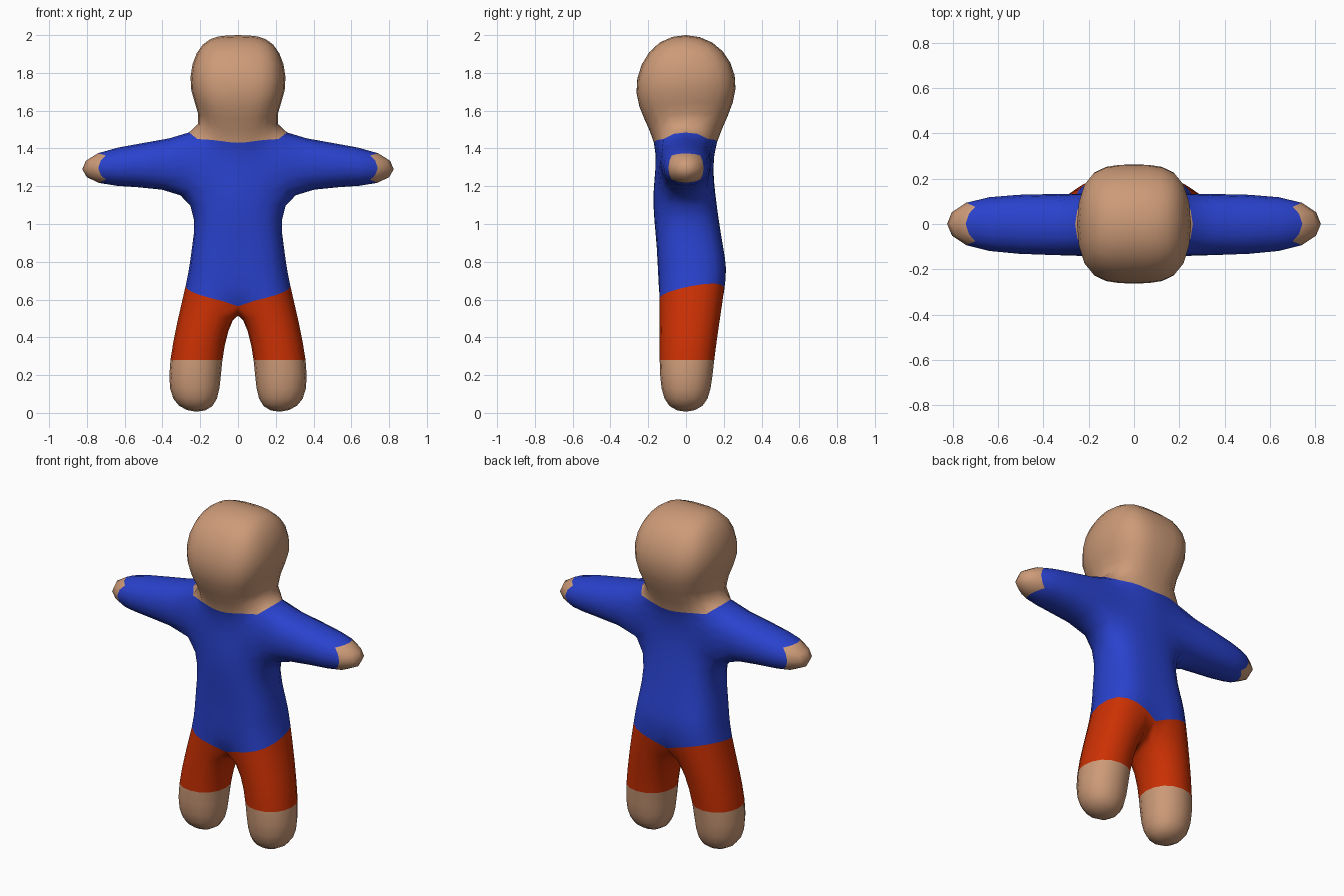
import bpy, bmesh
from mathutils import Vector

if "Cube" in bpy.data.objects:
    bpy.data.objects.remove(bpy.data.objects["Cube"], do_unlink=True)


def material(name, rgb):
    m = bpy.data.materials.new(name)
    m.use_nodes = True
    m.diffuse_color = (*rgb, 1)
    m.node_tree.nodes["Principled BSDF"].inputs["Base Color"].default_value = (*rgb, 1)
    return m


SKIN, SHIRT, SHORTS = 0, 1, 2
materials = [material("skin", (0.605, 0.325, 0.187)),
             material("blue shirt", (0.022, 0.054, 0.61)),
             material("red shorts", (0.60, 0.03, 0.001))]

# Left half of the body, as rings of surface points:
# centre front, corner front, corner back, centre back
hip = [(0, -0.118, 0.565), (0.243, -0.092, 0.64), (0.243, 0.152, 0.685), (0, 0.182, 0.61)]
waist = [(0, -0.155, 0.88), (0.211, -0.097, 0.88), (0.211, 0.14, 0.88), (0, 0.196, 0.88)]
armpit = [(0, -0.172, 1.16), (0.253, -0.114, 1.187), (0.253, 0.11, 1.187), (0, 0.155, 1.16)]
neck = [(0, -0.17, 1.43), (0.215, -0.12, 1.45), (0.215, 0.117, 1.45), (0, 0.165, 1.435)]
brow = [(0, -0.262, 1.695), (0.215, -0.176, 1.70), (0.215, 0.176, 1.715), (0, 0.262, 1.715)]
crown = [(0, -0.14, 1.96), (0.178, -0.112, 1.932), (0.178, 0.112, 1.932), (0, 0.14, 1.96)]
# Limb rings: inner front, outer front, outer back, inner back
shin = [(0.12, -0.10, 0.28), (0.32, -0.10, 0.28), (0.32, 0.11, 0.28), (0.12, 0.11, 0.28)]
sole = [(0.152, -0.072, 0.052), (0.298, -0.072, 0.052), (0.298, 0.072, 0.052), (0.152, 0.072, 0.052)]
# Arm rings: low front, low back, high back, high front
shoulder = [armpit[1], armpit[2], neck[2], neck[1]]
hand = [(0.70, -0.076, 1.235), (0.70, 0.076, 1.235), (0.70, 0.076, 1.363), (0.70, -0.076, 1.363)]

bm = bmesh.new()
verts = {}


def quad(points, side, mat):
    """Add one quad, sharing vertices with its neighbours."""
    corners = []
    for x, y, z in points:
        key = (x * side if x else 0, y, z)
        if key not in verts:
            verts[key] = bm.verts.new(key)
        corners.append(verts[key])
    bm.faces.new(corners).material_index = mat


def bridge(a, b, sides, side, mat):
    for i in sides:
        j = (i + 1) % 4
        quad([a[i], a[j], b[j], b[i]], side, mat)


for side in (1, -1):
    # torso, leaving the shoulder open for the arm
    bridge(hip, waist, (0, 1, 2), side, SHIRT)
    bridge(waist, armpit, (0, 1, 2), side, SHIRT)
    bridge(armpit, neck, (0, 2), side, SHIRT)
    # head
    bridge(neck, brow, (0, 1, 2), side, SKIN)
    bridge(brow, crown, (0, 1, 2), side, SKIN)
    quad(crown, side, SKIN)
    # sleeve and hand
    bridge(shoulder, hand, range(4), side, SHIRT)
    quad(hand, side, SKIN)
    # shorts leg, lower leg and sole
    bridge(hip, shin, range(4), side, SHORTS)
    bridge(shin, sole, range(4), side, SKIN)
    quad(sole, side, SKIN)

bmesh.ops.recalc_face_normals(bm, faces=bm.faces[:])


def smoothed(v):
    """Where the subdivided surface passes for a cage vertex."""
    n = len(v.link_edges)
    near = sum((e.other_vert(v).co for e in v.link_edges), Vector())
    far = Vector()
    for f in v.link_faces:
        ring = list(f.verts)
        far += ring[(ring.index(v) + 2) % 4].co
    return (v.co * n * n + near * 4 + far) / (n * (n + 5))


# Swell the cage until its smoothed surface meets the points above
target = {v: v.co.copy() for v in bm.verts}
for _ in range(20):
    step = {v: target[v] - smoothed(v) for v in bm.verts}
    for v, d in step.items():
        v.co += d

for f in bm.faces:
    f.smooth = True
mesh = bpy.data.meshes.new("body")
bm.to_mesh(mesh)
bm.free()
for m in materials:
    mesh.materials.append(m)
body = bpy.data.objects.new("body", mesh)
bpy.context.collection.objects.link(body)
sub = body.modifiers.new("smooth body", 'SUBSURF')
sub.levels = sub.render_levels = 2
